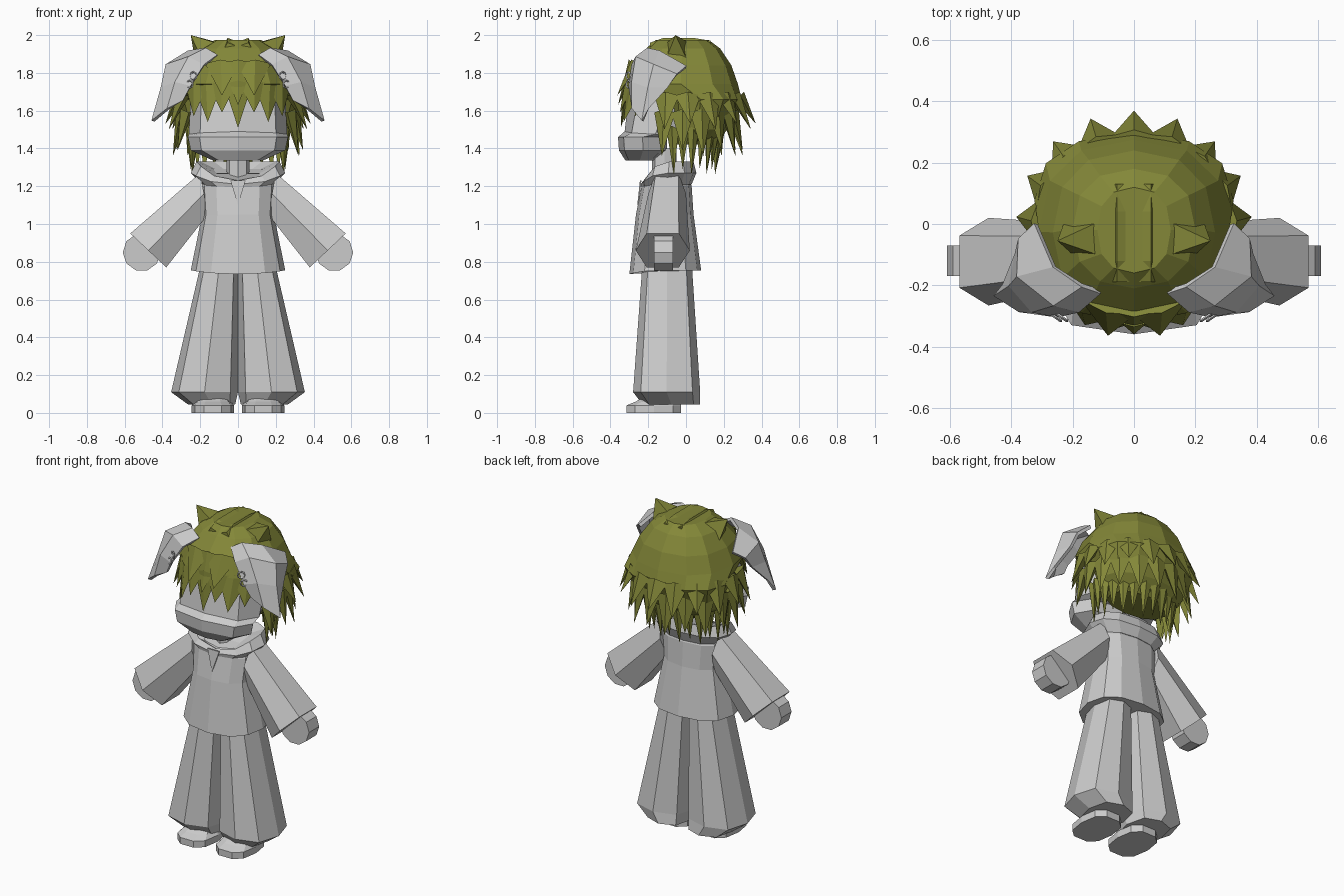
import bpy, bmesh, math
from mathutils import Vector

cube = bpy.data.objects.get("Cube")
if cube:
    bpy.data.objects.remove(cube, do_unlink=True)


def material(name, rgb):
    m = bpy.data.materials.new(name)
    m.use_nodes = True
    m.diffuse_color = (*rgb, 1)
    m.node_tree.nodes["Principled BSDF"].inputs["Base Color"].default_value = (*rgb, 1)
    return m


GREY = material("light_grey", (0.6, 0.6, 0.6))
OLIVE = material("olive_green", (0.23, 0.245, 0.04))
SIDES = (("left", 1), ("right", -1))


def finish(name, bm, mat):
    bmesh.ops.recalc_face_normals(bm, faces=bm.faces[:])
    mesh = bpy.data.meshes.new(name)
    bm.to_mesh(mesh)
    bm.free()
    mesh.materials.append(mat)
    ob = bpy.data.objects.new(name, mesh)
    bpy.context.collection.objects.link(ob)
    return ob


def ring(z, rx, yf, yb, n=12, cx=0, p=0.8, dip=0):
    """Rounded-box outline at height z; dip lowers its front."""
    pts = []
    for i in range(n):
        a = math.tau * i / n
        c, s = math.cos(a), math.sin(a)
        x = cx + rx * math.copysign(abs(c) ** p, c)
        y = (yf + yb) / 2 + (yb - yf) / 2 * math.copysign(abs(s) ** p, s)
        pts.append((x, y, z - dip * max(0, -s) ** 2))
    return pts


def loft(name, rings, mat, s=1):
    """Skin closed outlines together and cap both ends."""
    bm = bmesh.new()
    rows = [[bm.verts.new((x * s, y, z)) for x, y, z in r] for r in rings]
    n = len(rows[0])
    for a, b in zip(rows, rows[1:]):
        for i in range(n):
            j = (i + 1) % n
            bm.faces.new((a[i], a[j], b[j], b[i]))
    bm.faces.new(rows[0])
    bm.faces.new(rows[-1])
    return finish(name, bm, mat)


# Head with wide muzzle, and neck
loft("head", [ring(*r, n=8, p=0.75, dip=d) for r, d in (
    ((1.335, 0.13, -0.32, -0.17), 0), ((1.39, 0.25, -0.355, -0.1), 0),
    ((1.46, 0.265, -0.36, -0.1), 0), ((1.475, 0.26, -0.325, 0), -0.015),
    ((1.7, 0.25, -0.3, 0.15), 0), ((1.8, 0.2, -0.22, 0.1), 0))], GREY)
loft("neck", [ring(1.18, 0.06, -0.18, -0.05, 8), ring(1.4, 0.06, -0.18, -0.05, 8)], GREY)

# Hooded top
loft("torso", [ring(*r, dip=d) for r, d in (
    ((0.755, 0.25, -0.3, 0.08), 0.02), ((1.05, 0.19, -0.265, 0.04), 0),
    ((1.2, 0.2, -0.235, 0.03), 0), ((1.28, 0.16, -0.2, 0), 0.05))], GREY)
loft("collar", [ring(*r, dip=d) for r, d in (
    ((1.21, 0.19, -0.235, 0.03), 0.02), ((1.27, 0.25, -0.24, 0.055), 0.06),
    ((1.33, 0.22, -0.22, 0.04), 0.1), ((1.29, 0.13, -0.185, 0.0), 0.08))], GREY)
loft("neckline_point", [
    [(-0.04, y - 0.236, 1.23), (0.04, y - 0.236, 1.23), (0, y - 0.25, 1.1)]
    for y in (0, -0.008)], GREY)


# Sleeves, hands, trousers and shoes
def sleeve_end(top, bottom, edge, middle, cy):
    (tx, tz), (bx, bz) = top, bottom
    mx, mz = (tx + bx) / 2, (tz + bz) / 2
    return [(tx, cy - edge, tz), (tx, cy + edge, tz), (mx, cy + middle, mz),
            (bx, cy + edge, bz), (bx, cy - edge, bz), (mx, cy - middle, mz)]


for side, s in SIDES:
    loft(side + "_sleeve", [
        sleeve_end((0.2, 1.27), (0.16, 1.05), 0.06, 0.1, -0.1),
        sleeve_end((0.57, 0.95), (0.38, 0.77), 0.085, 0.143, -0.123)], GREY, s)
    loft(side + "_hand", [
        [(0.51 + 0.1 * math.cos(a), y, 0.85 + 0.1 * math.sin(a))
         for a in (math.tau * i / 10 for i in range(10))]
        for y in (-0.17, -0.07)], GREY, s)
    loft(side + "_trouser_leg", [ring(z, rx, yf, yb, 8, cx, 0.75) for z, rx, yf, yb, cx in (
        (0.8, 0.097, -0.23, 0.03, 0.097), (0.11, 0.177, -0.28, 0.075, 0.177),
        (0.045, 0.125, -0.23, 0.075, 0.14))], GREY, s)
    loft(side + "_shoe", [ring(z, rx, yf, yb, 10, 0.133, 0.75) for z, rx, yf, yb in (
        (0, 0.112, -0.32, -0.02), (0.04, 0.112, -0.32, -0.02),
        (0.06, 0.095, -0.27, -0.03), (0.09, 0.08, -0.22, -0.04))], GREY, s)

# Folded ears, each a thick curved sheet
EAR = (
    ((0.11, -0.22, 1.89), (0.17, -0.2, 1.925), (0.26, -0.14, 1.91), (0.32, 0, 1.83)),
    ((0.18, -0.28, 1.84), (0.26, -0.26, 1.88), (0.375, -0.17, 1.84), (0.37, -0.05, 1.79)),
    ((0.25, -0.295, 1.73), (0.33, -0.28, 1.75), (0.4, -0.2, 1.72), (0.38, -0.1, 1.72)),
    ((0.29, -0.28, 1.655), (0.37, -0.28, 1.61), (0.45, -0.23, 1.545), (0.42, -0.2, 1.61)))
for side, s in SIDES:
    bm = bmesh.new()
    rows = [[bm.verts.new((x * s, y, z)) for x, y, z in r] for r in EAR]
    for a, b in zip(rows, rows[1:]):
        for i in range(3):
            bm.faces.new((a[i], a[i + 1], b[i + 1], b[i]))
    ear = finish(side + "_ear", bm, GREY)
    mod = ear.modifiers.new("thickness", "SOLIDIFY")
    mod.thickness, mod.offset = 0.02, 0

    # Two small ear rings
    for k, (x, z) in enumerate(((0.235, 1.785), (0.255, 1.74))):
        bpy.ops.mesh.primitive_torus_add(
            major_segments=8, minor_segments=4, major_radius=0.02, minor_radius=0.005,
            location=(x * s, -0.305, z), rotation=(math.pi / 2, 0, s * 0.6))
        bpy.context.object.name = f"{side}_ear_ring_{k + 1}"
        bpy.context.object.data.materials.append(GREY)

# Hair cap
loft("hair_cap", [ring(*r, n=12, p=0.85) for r in (
    (1.975, 0.12, -0.16, 0.12), (1.93, 0.2, -0.21, 0.18), (1.84, 0.265, -0.295, 0.24),
    (1.74, 0.31, -0.325, 0.275), (1.66, 0.325, -0.14, 0.295),
    (1.5, 0.275, -0.1, 0.22), (1.42, 0.2, -0.08, 0.15))], OLIVE)


def lock(bm, left, right, tip, bulge=0.02):
    """One pointed lock of hair hanging from a base edge."""
    left, right, tip = Vector(left), Vector(right), Vector(tip)
    mid = (left + right) / 2
    out = Vector((mid.x, mid.y + 0.02, 0)).normalized()
    pts = (left, mid + out * bulge + Vector((0, 0, 0.02)), right, mid - out * 0.05)
    v = [bm.verts.new(p) for p in pts]
    t = bm.verts.new(tip)
    bm.faces.new(v)
    for i in range(4):
        bm.faces.new((v[i], v[(i + 1) % 4], t))


# Tiers of locks round the sides and back
def tier(name, count, span, base, tip):
    bm = bmesh.new()

    def at(deg, rx, ry, cy, z):
        a = math.radians(deg)
        return (rx * math.cos(a), cy + ry * math.sin(a), z)
    step = 2 * span / (count - 1)
    for i in range(count):
        d = 90 - span + i * step
        low = tip[:3] + (tip[3] + 0.03 * (i % 2),)
        lock(bm, at(d - step * 0.6, *base), at(d + step * 0.6, *base), at(d, *low))
    finish(name, bm, OLIVE)


tier("upper_hair_locks", 11, 108, (0.325, 0.305, -0.01, 1.68), (0.385, 0.37, 0, 1.5))
tier("middle_hair_locks", 12, 112, (0.315, 0.28, -0.01, 1.59), (0.345, 0.315, -0.01, 1.36))
tier("lower_hair_locks", 15, 104, (0.265, 0.215, -0.02, 1.5), (0.25, 0.18, -0.02, 1.26))


# Fringe locks over the forehead
def fringe(name, base_z, scale, half, tips):
    bm = bmesh.new()
    for x, z, y in tips:
        for s in ((1, -1) if x else (1,)):
            ends = []
            for e in (x * s - half, x * s + half):
                e = max(-0.28, min(0.28, e))
                ends.append((e, -0.02 - scale * math.sqrt(1 - (e / 0.31) ** 2), base_z))
            lock(bm, *ends, (x * s, y, z))
    finish(name, bm, OLIVE)


fringe("lower_fringe", 1.74, 0.305, 0.075, (
    (0, 1.51, -0.345), (0.085, 1.59, -0.35), (0.16, 1.54, -0.33), (0.235, 1.57, -0.27)))
fringe("upper_fringe", 1.85, 0.275, 0.09, ((0, 1.63, -0.36), (0.085, 1.68, -0.365)))

# Raised strands beside the parting, and pointed tufts
for side, s in SIDES:
    loft(side + "_parting_strand", [
        [(0, y, z - 0.02), (0.055, y, z), (0.085, y, z - 0.05), (0, y, z - 0.06)]
        for y, z in ((0.13, 1.97), (0.04, 1.985), (-0.12, 1.985), (-0.19, 1.96))],
        OLIVE, s)
    bm = bmesh.new()
    base = [bm.verts.new((x * s, y, z)) for x, y, z in (
        (0.12, 0.005, 1.965), (0.12, -0.1, 1.96), (0.2, -0.1, 1.89), (0.23, 0, 1.88))]
    tip = bm.verts.new((0.25 * s, -0.055, 2.0))
    bm.faces.new(base)
    for i in range(4):
        bm.faces.new((base[i], base[(i + 1) % 4], tip))
    finish(side + "_hair_tuft", bm, OLIVE)
